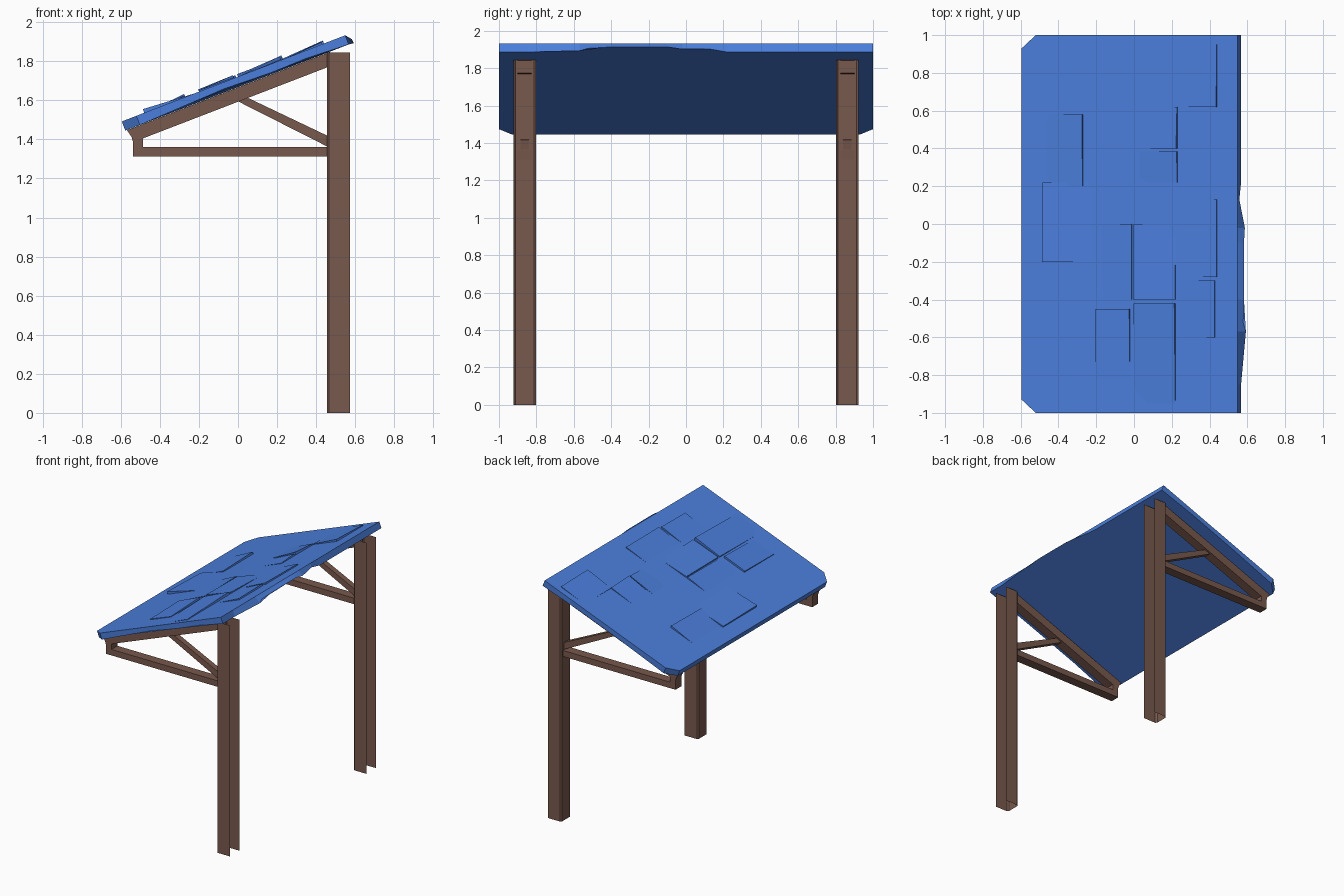
import bpy, bmesh, math
from mathutils import Vector

if "Cube" in bpy.data.objects:
    bpy.data.objects.remove(bpy.data.objects["Cube"])

SLOPE = math.atan(0.3855)
CS, SN = math.cos(SLOPE), math.sin(SLOPE)
THICK = 0.05


def material(name, color):
    m = bpy.data.materials.new(name)
    m.diffuse_color = (*color, 1)
    m.use_nodes = True
    m.node_tree.nodes["Principled BSDF"].inputs["Base Color"].default_value = m.diffuse_color
    return m


BROWN = material("brown_timber", (0.19, 0.10, 0.075))
BLUE = material("blue_roof", (0.07, 0.21, 0.71))


def finish(name, bm, mat, fix=True):
    if fix:
        bmesh.ops.recalc_face_normals(bm, faces=bm.faces)
    me = bpy.data.meshes.new(name)
    bm.to_mesh(me)
    bm.free()
    me.materials.append(mat)
    ob = bpy.data.objects.new(name, me)
    bpy.context.collection.objects.link(ob)
    return ob


def loft(name, low, high, mat, open_edge=None):
    """Closed solid between two matching outlines, optionally missing one side."""
    bm = bmesh.new()
    a = [bm.verts.new(p) for p in low]
    b = [bm.verts.new(p) for p in high]
    n = len(a)
    bm.faces.new(a[::-1])
    bm.faces.new(b)
    for i in range(n):
        if i != open_edge:
            j = (i + 1) % n
            bm.faces.new((a[i], a[j], b[j], b[i]))
    return finish(name, bm, mat)


def beam(name, profile, y, width, open_edge=None):
    """Front-view profile extruded along y."""
    loft(name, [(x, y - width / 2, z) for x, z in profile],
         [(x, y + width / 2, z) for x, z in profile], BROWN, open_edge)


def post(name, y):
    """Channel with chamfered corners, open towards +x."""
    w, c = 0.06, 0.011
    path = [(0.574, w), (0.456 + c, w), (0.456, w - c),
            (0.456, c - w), (0.456 + c, -w), (0.574, -w)]
    bm = bmesh.new()
    rows = [[bm.verts.new((px, y + py, z)) for px, py in path] for z in (0, 1.845)]
    for i in range(len(path) - 1):
        bm.faces.new((rows[0][i], rows[0][i + 1], rows[1][i + 1], rows[1][i]))
    finish(name, bm, BROWN, fix=False)


def under(x):
    return 1.445 + 0.3855 * (x + 0.574)


# Posts and side frames
for side, y in (("front", -0.863), ("back", 0.863)):
    post(side + "_post", y)
    beam(side + "_rafter", [(-0.487, 1.405), (0.47, 1.774), (0.47, under(0.47)),
                            (-0.568, under(-0.568)), (-0.545, 1.412), (-0.538, 1.39)],
         y, 0.075, open_edge=1)
    beam(side + "_rafter_stub", [(-0.538, 1.355), (-0.487, 1.355),
                                 (-0.487, 1.406), (-0.538, 1.391)], y, 0.075)
    beam(side + "_tie_beam", [(-0.538, 1.313), (0.46, 1.313),
                              (0.464, 1.361), (-0.538, 1.361)], y, 0.075)
    beam(side + "_brace", [(-0.01, 1.6), (0.456, 1.364),
                           (0.464, 1.416), (0.046, 1.615)], y, 0.045)


def roof_point(u, y, n):
    """Point on the sloped roof: u along the slope, n above the top plane."""
    return Vector((-0.595 + u * CS - n * SN, y, 1.492 + u * SN + n * CS))


# Roof slab: (u, y, bottom u offset, bottom lift)
L = 1.226
outline = [(0.08, -1, 0, 0), (0.35, -1, 0, 0.010), (0.55, -1, 0, 0.018),
           (0.8, -1, 0, 0.008), (1.0, -1, 0, 0.012), (L, -1, 0, 0),
           (L, -0.85, 0, 0), (L, -0.57, 0.026, -0.003), (L, -0.4, 0.024, 0.02),
           (L, -0.1, 0.024, 0.02), (L, -0.02, 0.024, 0.007), (L, 0.13, -0.003, 0.018),
           (L, 0.22, 0, 0), (L, 1, 0, 0), (0.9, 1, 0, 0.010), (0.5, 1, 0, 0.010),
           (0.08, 1, 0, 0), (0, 0.93, 0, 0), (0, -0.93, 0, 0)]
loft("roof_slab", [roof_point(u + du, y, dn - THICK) for u, y, du, dn in outline],
     [roof_point(u, y, 0) for u, y, du, dn in outline], BLUE)

# Warped roof sheets: x0, x1, y0, y1 and lift at the four corners
patches = [
    (0.23, 0.44, 0.62, 0.95, (0.006, 0.018, 0.008, 0)),
    (0.0, 0.23, 0.40, 0.62, (0, 0.024, 0.010, 0)),
    (0.0, 0.23, 0.22, 0.385, (0, 0.006, 0.016, 0)),
    (-0.48, -0.27, 0.20, 0.58, (0, 0.010, 0.018, 0)),
    (-0.48, -0.20, -0.20, 0.22, (0.022, 0, 0, 0.012)),
    (-0.20, -0.01, -0.40, 0.0, (0, 0.008, 0.014, 0)),
    (0.0, 0.22, -0.40, 0.0, (0.016, 0.012, 0, 0.012)),
    (-0.20, -0.02, -0.82, -0.45, (0.008, 0.006, 0.018, 0.014)),
    (0.0, 0.22, -0.95, -0.42, (0, 0.006, 0.022, 0.012)),
    (0.22, 0.43, -0.60, -0.30, (0, 0.012, 0.016, 0)),
    (0.22, 0.44, -0.28, 0.13, (0, 0.014, 0.010, 0)),
]
for i, (x0, x1, y0, y1, lift) in enumerate(patches):
    corners = [((x + 0.595) / CS, y) for x, y in ((x0, y0), (x1, y0), (x1, y1), (x0, y1))]
    loft("roof_sheet_%d" % (i + 1), [roof_point(u, y, -0.008) for u, y in corners],
         [roof_point(u, y, h - 0.002) for (u, y), h in zip(corners, lift)], BLUE)
